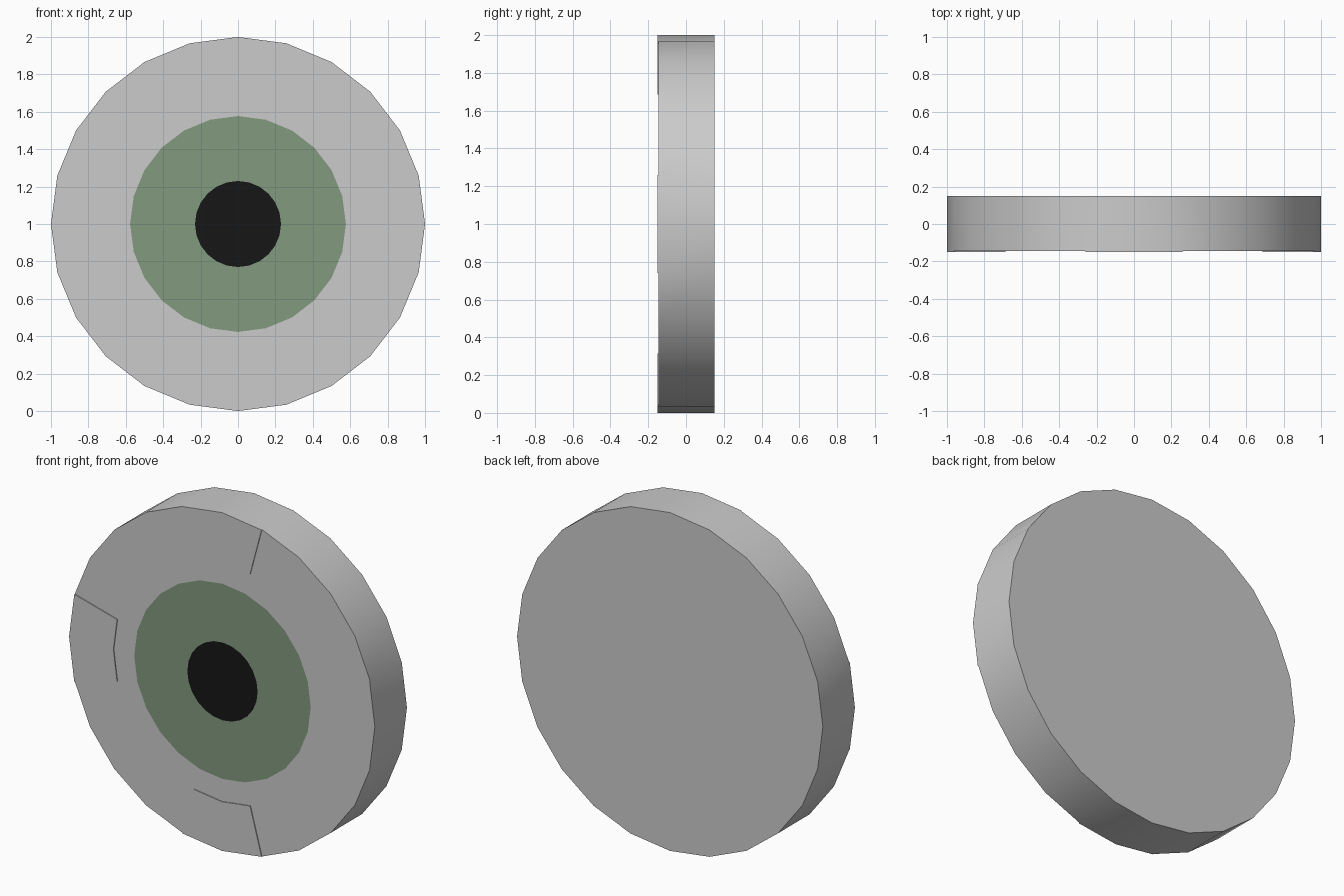
import bpy, bmesh, math

if "Cube" in bpy.data.objects:
    bpy.data.objects.remove(bpy.data.objects["Cube"])

N = 24
FRONT, BACK, PAD = -0.145, 0.15, 0.005
R_PUPIL, R_IRIS, R_PAD, R_OUT = 0.23, 0.577, 0.71, 1.0


def ring(bm, r, y):
    return [bm.verts.new((r * math.cos(2 * math.pi * i / N), y,
                          1 + r * math.sin(2 * math.pi * i / N))) for i in range(N)]


def bridge(bm, a, b):
    return [bm.faces.new((a[i], b[i], b[(i + 1) % N], a[(i + 1) % N])) for i in range(N)]


def finish(bm, name, color=None):
    mesh = bpy.data.meshes.new(name)
    bm.to_mesh(mesh)
    bm.free()
    ob = bpy.data.objects.new(name, mesh)
    bpy.context.collection.objects.link(ob)
    if color:
        mat = bpy.data.materials.new(name + "_colour")
        mat.diffuse_color = (*color, 1)
        mat.use_nodes = True
        mat.node_tree.nodes["Principled BSDF"].inputs["Base Color"].default_value = mat.diffuse_color
        mesh.materials.append(mat)
    bpy.ops.object.select_all(action='DESELECT')
    ob.select_set(True)
    bpy.context.view_layer.objects.active = ob
    bpy.ops.object.shade_smooth_by_angle(angle=math.radians(30))
    return ob


# Disc body: front face rings, rim and back
bm = bmesh.new()
inner, mid = ring(bm, R_IRIS, FRONT), ring(bm, R_PAD, FRONT)
outer, back = ring(bm, R_OUT, FRONT), ring(bm, R_OUT, BACK)
bridge(bm, inner, mid)
band = bridge(bm, mid, outer)
bridge(bm, outer, back)
bm.faces.new(list(reversed(back)))

# Four slightly raised pads on the front rim, 30 degrees wide
pads = [band[(q * 6 + k) % N] for q in range(4) for k in (-1, 0)]
new = bmesh.ops.extrude_face_region(bm, geom=pads)
verts = [g for g in new["geom"] if isinstance(g, bmesh.types.BMVert)]
bmesh.ops.translate(bm, verts=verts, vec=(0, -PAD, 0))
old = [f for f in pads if f.is_valid and all(abs(v.co.y - FRONT) < 1e-5 for v in f.verts)]
bmesh.ops.delete(bm, geom=old, context='FACES')

bm.normal_update()
bmesh.ops.recalc_face_normals(bm, faces=bm.faces[:])
# The front is open behind the coloured discs, so check the orientation on the back
if max(bm.faces, key=lambda f: f.calc_center_median().y).normal.y < 0:
    bmesh.ops.reverse_faces(bm, faces=bm.faces[:])
finish(bm, "disc_body")

# Green ring, flush with the front
bm = bmesh.new()
bridge(bm, ring(bm, R_PUPIL, FRONT), ring(bm, R_IRIS, FRONT))
bm.normal_update()
bmesh.ops.reverse_faces(bm, faces=[f for f in bm.faces if f.normal.y > 0])
finish(bm, "green_ring", (0.22, 0.32, 0.21))

# Black centre
bm = bmesh.new()
bm.faces.new(ring(bm, R_PUPIL, FRONT))
bm.normal_update()
bmesh.ops.reverse_faces(bm, faces=[f for f in bm.faces if f.normal.y > 0])
finish(bm, "black_centre", (0.008, 0.008, 0.008))
